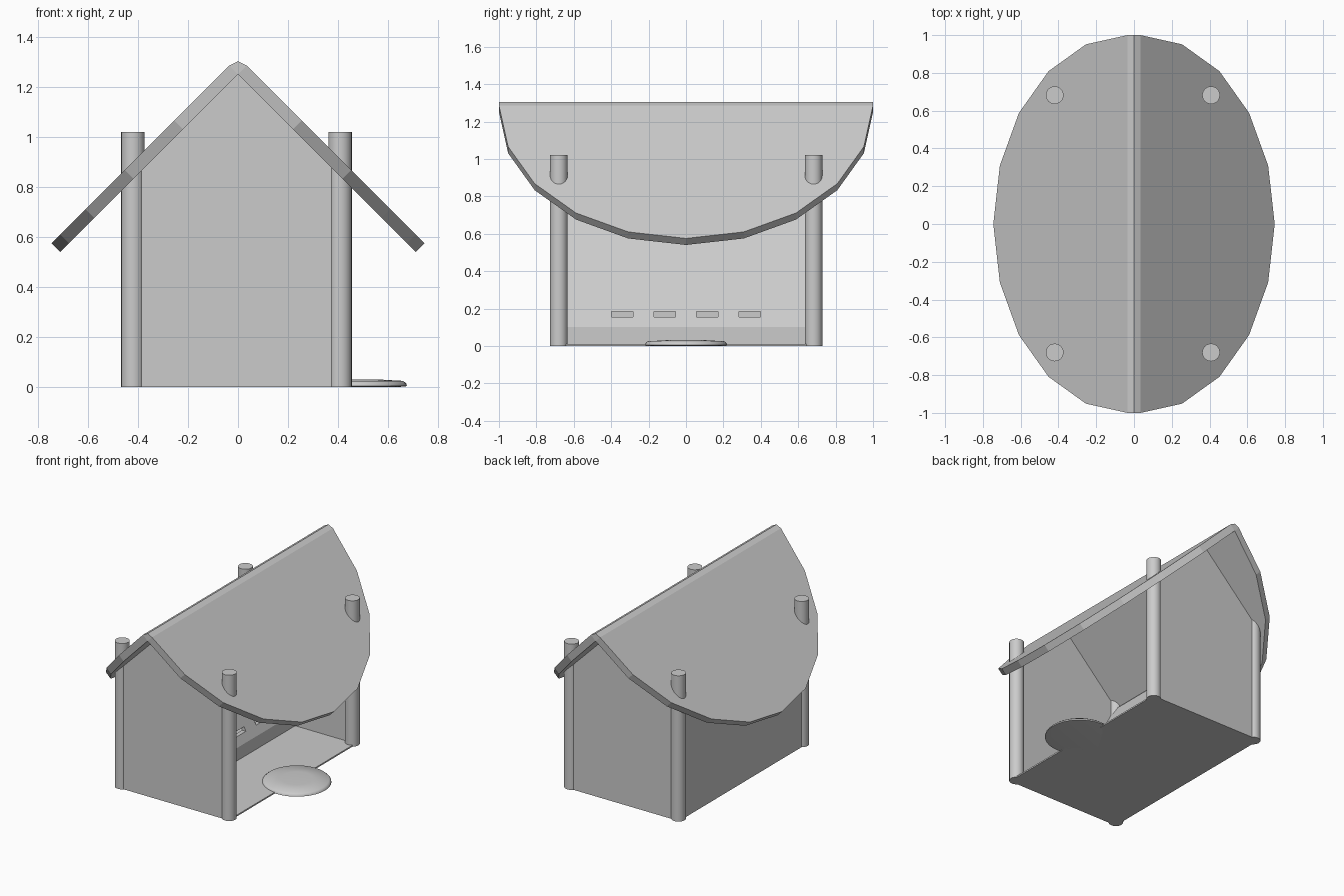
import bpy, bmesh, math

if "Cube" in bpy.data.objects:
    bpy.data.objects.remove(bpy.data.objects["Cube"])


def mesh_object(name, bm):
    bmesh.ops.recalc_face_normals(bm, faces=bm.faces)
    me = bpy.data.meshes.new(name)
    bm.to_mesh(me)
    bm.free()
    ob = bpy.data.objects.new(name, me)
    bpy.context.collection.objects.link(ob)
    return ob


def extrude_y(name, profile, y0, y1):
    """Extrude an (x, z) outline between two y positions."""
    bm = bmesh.new()
    face = bm.faces.new([bm.verts.new((x, y0, z)) for x, z in profile])
    ext = bmesh.ops.extrude_face_region(bm, geom=[face])["geom"]
    moved = [v for v in ext if isinstance(v, bmesh.types.BMVert)]
    bmesh.ops.translate(bm, verts=moved, vec=(0, y1 - y0, 0))
    return mesh_object(name, bm)


def rect(x0, x1, z0, z1):
    return [(x0, z0), (x1, z0), (x1, z1), (x0, z1)]


def smooth(ob, angle=30):
    bpy.ops.object.select_all(action="DESELECT")
    ob.select_set(True)
    bpy.context.view_layer.objects.active = ob
    bpy.ops.object.shade_smooth_by_angle(angle=math.radians(angle))


# Gable walls, side wall and floor
APEX = 1.25
gable = [(-0.42, 0), (0.41, 0), (0.41, APEX - 0.41), (0, APEX), (-0.42, APEX - 0.42)]
extrude_y("front_wall", gable, -0.712, -0.675)
extrude_y("back_wall", gable, 0.675, 0.712)
extrude_y("left_wall", [(-0.445, 0), (-0.415, 0), (-0.415, APEX - 0.415),
                        (-0.445, APEX - 0.445)], -0.68, 0.68)
extrude_y("floor", rect(-0.415, 0.435, 0.0, 0.01), -0.675, 0.675)

# Corner posts passing through the roof
for xn, x in (("left", -0.42), ("right", 0.408)):
    for yn, y in (("front", -0.68), ("back", 0.682)):
        bpy.ops.mesh.primitive_cylinder_add(vertices=24, radius=0.047, depth=1.02,
                                            location=(x, y, 0.51))
        post = bpy.context.object
        post.name = f"{yn}_{xn}_post"
        smooth(post)

# Roof: folded oval sheet with thickness and a softened ridge
T = 0.035
bm = bmesh.new()
ridge = [bm.verts.new((0, s, APEX + 0.053)) for s in (-1, 1)]
inner_ends = [bm.verts.new((0, s, APEX)) for s in (-1, 1)]
for side in (-1, 1):
    inner, outer = [], []
    for k in range(-5, 6):
        a = math.radians(18 * k)
        x, y = 0.71 * math.cos(a), math.sin(a)
        if abs(k) == 5:
            inner.append(inner_ends[k > 0])
            x = 0
        else:
            inner.append(bm.verts.new((side * x, y, APEX - x)))
        outer.append(bm.verts.new((side * (x + T), y, APEX - x + T)))
    bm.faces.new(inner)
    bm.faces.new(outer)
    bm.faces.new([outer[0], outer[-1], ridge[1], ridge[0]])
    for i in range(10):
        bm.faces.new([inner[i], inner[i + 1], outer[i + 1], outer[i]])
    for end, v in ((0, outer[0]), (1, outer[-1])):
        bm.faces.new([inner_ends[end], v, ridge[end]])
mesh_object("roof", bm)

# Inner hopper: low front board and sloping slotted board
extrude_y("hopper_front_board", rect(-0.06, -0.03, 0, 0.1), -0.675, 0.675)
board = extrude_y("hopper_slope", [(-0.03, 0.1), (-0.40, 0.82), (-0.42, 0.81), (-0.06, 0.1)],
                  -0.675, 0.675)
for i in range(4):
    y = -0.342 + 0.228 * i
    bpy.ops.mesh.primitive_cube_add(size=1, location=(-0.08, y, 0.17))
    cutter = bpy.context.object
    cutter.name = f"slot_cutter_{i + 1}"
    cutter.scale = (0.16, 0.115, 0.028)
    cutter.hide_render = True
    cutter.hide_set(True)
    cutter.display_type = "WIRE"
    cut = board.modifiers.new("slot", "BOOLEAN")
    cut.operation = "DIFFERENCE"
    cut.solver = "EXACT"
    cut.object = cutter

# Round dish at the open side
bm = bmesh.new()
N = 32
rings = []
for r, z in ((0.18, 0.0), (0.22, 0.004), (0.218, 0.014), (0.205, 0.025), (0.1, 0.031)):
    rings.append([bm.verts.new((0.455 + r * math.cos(2 * math.pi * j / N),
                                r * math.sin(2 * math.pi * j / N), z)) for j in range(N)])
for a, b in zip(rings, rings[1:]):
    for j in range(N):
        bm.faces.new([a[j], a[(j + 1) % N], b[(j + 1) % N], b[j]])
bm.faces.new(rings[0])
bm.faces.new(rings[-1])
smooth(mesh_object("dish", bm), 40)
